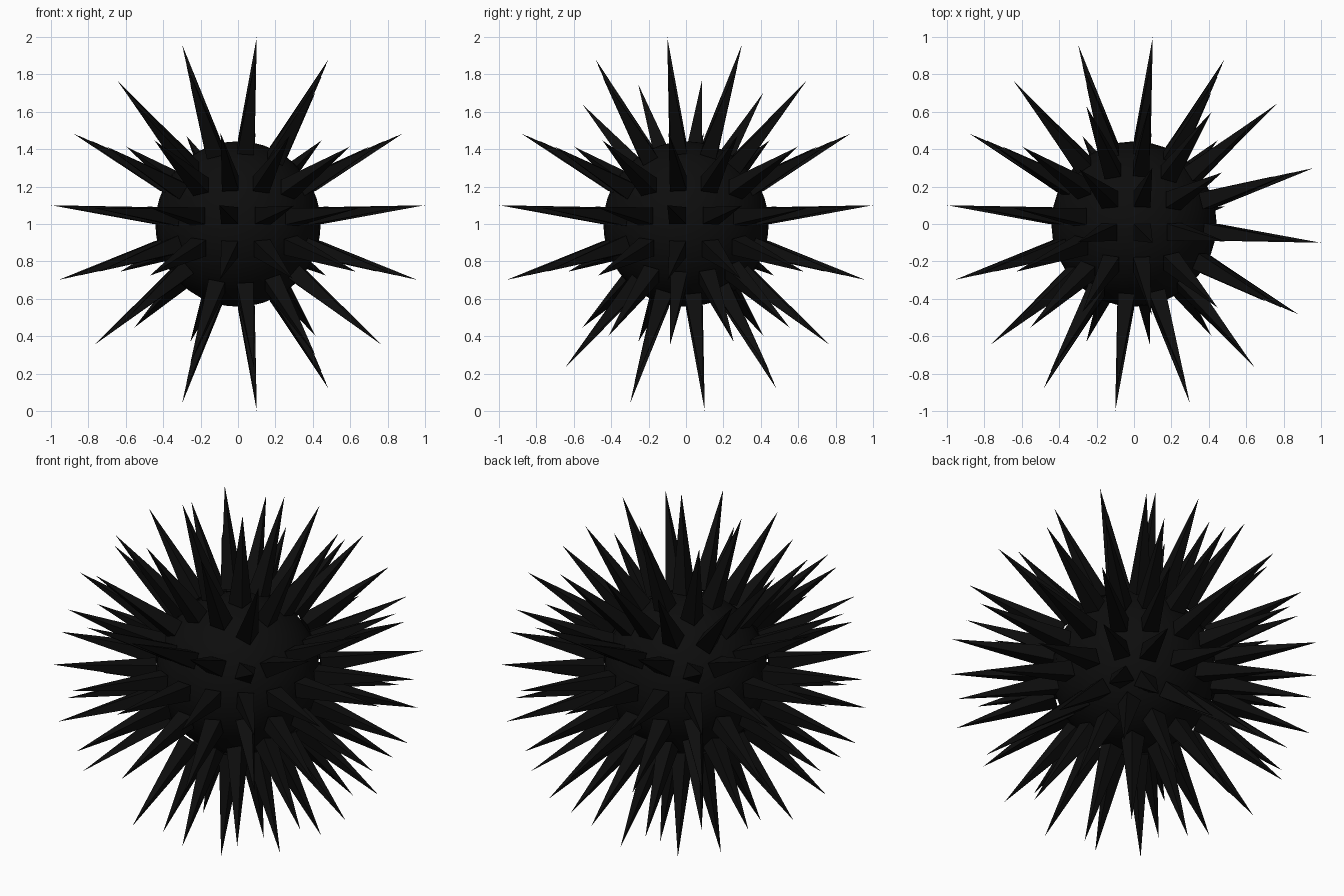
import bpy, bmesh, math
from mathutils import Vector

if "Cube" in bpy.data.objects:
    bpy.data.objects.remove(bpy.data.objects["Cube"])

CENTRE = Vector((0, 0, 1))
BODY_R, BASE_R, TIP_R, HALF = 0.442, 0.45, 1.01, 0.045

black = bpy.data.materials.new("near black")
black.diffuse_color = (0.004, 0.004, 0.004, 1)
black.use_nodes = True
black.node_tree.nodes["Principled BSDF"].inputs["Base Color"].default_value = black.diffuse_color


def finish(bm, name):
    bmesh.ops.recalc_face_normals(bm, faces=bm.faces)
    me = bpy.data.meshes.new(name)
    bm.to_mesh(me)
    bm.free()
    me.materials.append(black)
    ob = bpy.data.objects.new(name, me)
    bpy.context.collection.objects.link(ob)
    return ob


# Round body
bm = bmesh.new()
bmesh.ops.create_uvsphere(bm, u_segments=32, v_segments=20, radius=BODY_R)
bmesh.ops.translate(bm, verts=bm.verts, vec=CENTRE)
body = finish(bm, "body")
for p in body.data.polygons:
    p.use_smooth = True


def on_sphere(n, u_axis, v_axis, u, v):
    """Even mapping of a cube face point to the unit sphere."""
    x = u * math.sqrt(0.5 - v * v / 6)
    y = v * math.sqrt(0.5 - u * u / 6)
    z = math.sqrt(1 - u * u / 2 - v * v / 2 + u * u * v * v / 3)
    return (u_axis * x + v_axis * y + n * z).normalized()


# Spike directions: a skewed 4 x 4 grid on each of six sides
X, Y, Z = Vector((1, 0, 0)), Vector((0, 1, 0)), Vector((0, 0, 1))
sides = [(X, -Y, Z), (-X, Y, Z), (Y, X, Z), (Z, X, -Y), (-Z, X, Y), (-Y, -X, Z)]
steps = [0.141, -0.42, 0.68, -0.91]
spikes = []
for n, ua, va in sides:
    for u in steps:
        for v in steps:
            # the top's left row follows the left side's columns
            vv = -v if (n == Z and u == -0.91) else v
            d = on_sphere(n, ua, va, u, vv)
            # skip spikes that crowd an earlier one along a shared edge
            if all(d.dot(o) < math.cos(0.25) for o, _ in spikes):
                spikes.append((d, ua))

# Square pyramid spikes
bm = bmesh.new()
for d, ua in spikes:
    s = (ua - d * ua.dot(d)).normalized()
    t = d.cross(s)
    base = [bm.verts.new(CENTRE + d * BASE_R + (s * a + t * b) * HALF)
            for a, b in ((-1, -1), (1, -1), (1, 1), (-1, 1))]
    tip = bm.verts.new(CENTRE + d * TIP_R)
    bm.faces.new(base[::-1])
    for i in range(4):
        bm.faces.new((base[i], base[(i + 1) % 4], tip))
finish(bm, "spikes")
